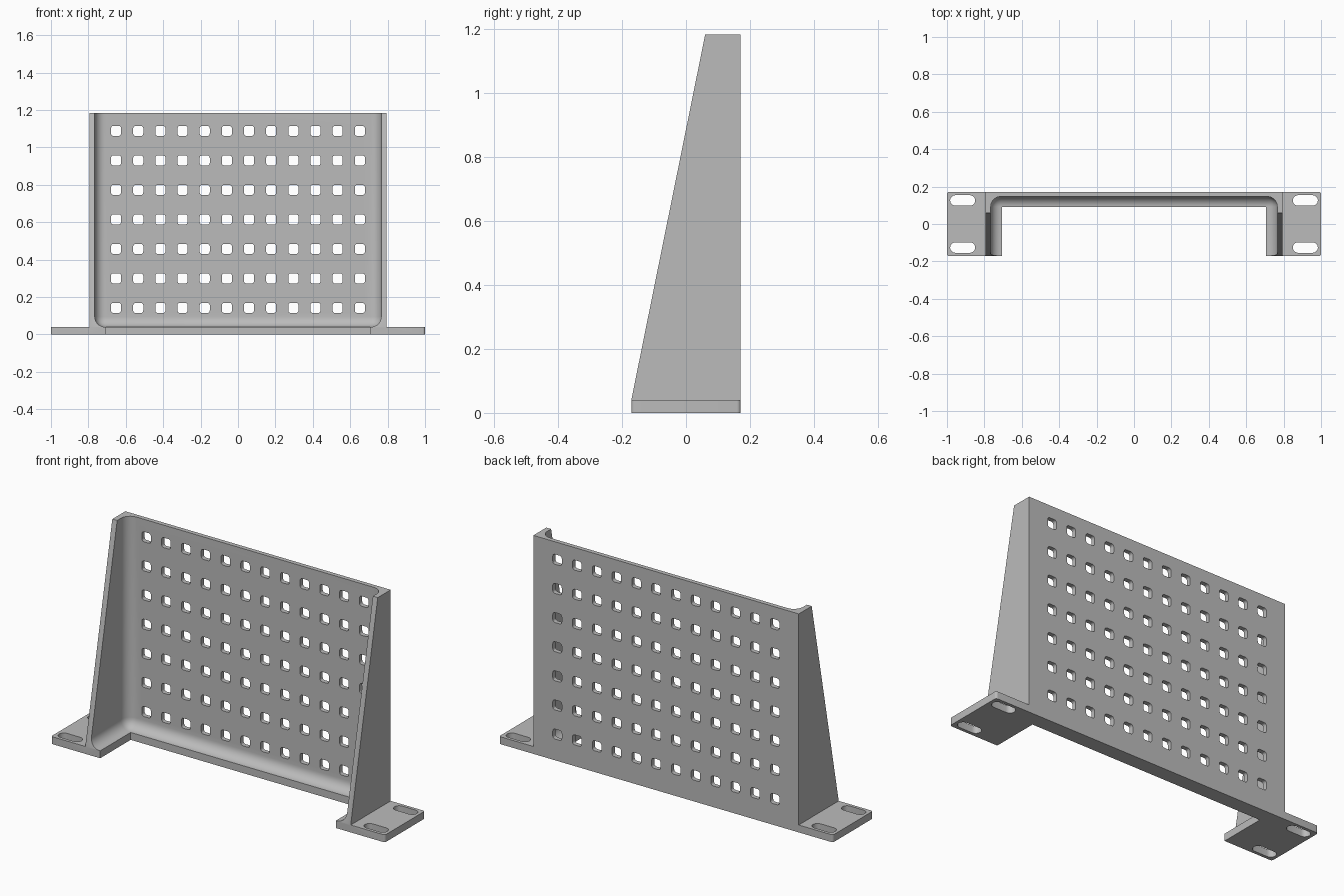
import bpy, bmesh, math
from mathutils import Vector

old = bpy.data.objects.get("Cube")
if old:
    bpy.data.objects.remove(old, do_unlink=True)

grey = bpy.data.materials.new("light grey metal")
grey.use_nodes = True
grey.diffuse_color = (0.5, 0.5, 0.5, 1)
grey.node_tree.nodes["Principled BSDF"].inputs["Base Color"].default_value = (0.5, 0.5, 0.5, 1)

HALF_DEPTH, HEIGHT, BASE = 0.171, 1.183, 0.04
OUTER, INNER, WALL, FILLET = 0.795, 0.766, 0.147, 0.055


def finish(name, bm):
    bmesh.ops.recalc_face_normals(bm, faces=bm.faces)
    mesh = bpy.data.meshes.new(name)
    bm.to_mesh(mesh)
    bm.free()
    mesh.materials.append(grey)
    ob = bpy.data.objects.new(name, mesh)
    bpy.context.collection.objects.link(ob)
    return ob


def extrude(bm, points, direction):
    face = bm.faces.new([bm.verts.new(p) for p in points])
    out = bmesh.ops.extrude_face_region(bm, geom=[face])["geom"]
    bmesh.ops.translate(bm, vec=direction, verts=[v for v in out if isinstance(v, bmesh.types.BMVert)])


def box(bm, low, high):
    (x0, y0, z0), (x1, y1, z1) = low, high
    extrude(bm, [(x0, y0, z0), (x1, y0, z0), (x1, y1, z0), (x0, y1, z0)], (0, 0, z1 - z0))


def rounded(half_w, half_h, r, steps=6):
    """Outline of a rounded rectangle centred on the origin."""
    pts = []
    for corner, (sx, sy) in enumerate([(1, 1), (-1, 1), (-1, -1), (1, -1)]):
        for i in range(steps + 1):
            a = math.pi / 2 * (corner + i / steps)
            p = (sx * (half_w - r) + r * math.cos(a), sy * (half_h - r) + r * math.sin(a))
            if not pts or math.dist(p, pts[-1]) > 1e-5:
                pts.append(p)
    if math.dist(pts[0], pts[-1]) < 1e-5:
        pts.pop()
    return pts


def combine(target, other, operation):
    other.hide_render = True
    mod = target.modifiers.new(operation, 'BOOLEAN')
    mod.operation, mod.solver, mod.object = operation, 'EXACT', other
    bpy.context.view_layer.objects.active = target
    bpy.ops.object.modifier_apply(modifier=mod.name)
    bpy.data.objects.remove(other, do_unlink=True)


# Upright body with sloping sides
bm = bmesh.new()
side = [(-HALF_DEPTH, 0), (HALF_DEPTH, 0), (HALF_DEPTH, HEIGHT), (0.06, HEIGHT), (-HALF_DEPTH, BASE)]
extrude(bm, [(-OUTER, y, z) for y, z in side], (2 * OUTER, 0, 0))
bracket = finish("perforated_bracket", bm)

# Base plate with mounting feet
bm = bmesh.new()
extrude(bm, [(x, y, 0) for x, y in rounded(1, HALF_DEPTH, 0.012)], (0, 0, BASE))
combine(bracket, finish("base_plate", bm), 'UNION')

# Filleted hollow between the side gussets
bm = bmesh.new()
box(bm, (-INNER, -1, BASE), (INNER, WALL, 2))


def is_inside_corner(edge):
    mid = (edge.verts[0].co + edge.verts[1].co) / 2
    hits = [abs(abs(mid.x) - INNER) < 1e-4, abs(mid.y - WALL) < 1e-4, abs(mid.z - BASE) < 1e-4]
    return sum(hits) == 2


bmesh.ops.bevel(bm, geom=[e for e in bm.edges if is_inside_corner(e)], offset=FILLET,
                offset_type='OFFSET', segments=8, profile=0.5, affect='EDGES')
combine(bracket, finish("hollow_cutter", bm), 'DIFFERENCE')

# Opening in the front of the base
bm = bmesh.new()
box(bm, (-0.706, -1, -1), (0.706, 0.09, 0.5))
combine(bracket, finish("opening_cutter", bm), 'DIFFERENCE')

# Grid of rounded square holes and the four foot slots
bm = bmesh.new()
for col in range(12):
    for row in range(7):
        x, z = -0.652 + col * 0.1185, 0.142 + row * 0.1577
        extrude(bm, [(x + u, 0.1, z + v) for u, v in rounded(0.027, 0.027, 0.013, 4)], (0, 0.2, 0))
for sx in (-1, 1):
    for sy in (-1, 1):
        extrude(bm, [(sx * 0.916 + u, sy * 0.126 + v, -0.1)
                     for u, v in rounded(0.067, 0.028, 0.028)], (0, 0, 0.3))
combine(bracket, finish("hole_cutter", bm), 'DIFFERENCE')

# Smooth fillets, sharp edges
bpy.ops.object.select_all(action='DESELECT')
bracket.select_set(True)
bpy.context.view_layer.objects.active = bracket
bpy.ops.object.shade_smooth_by_angle(angle=math.radians(30))
